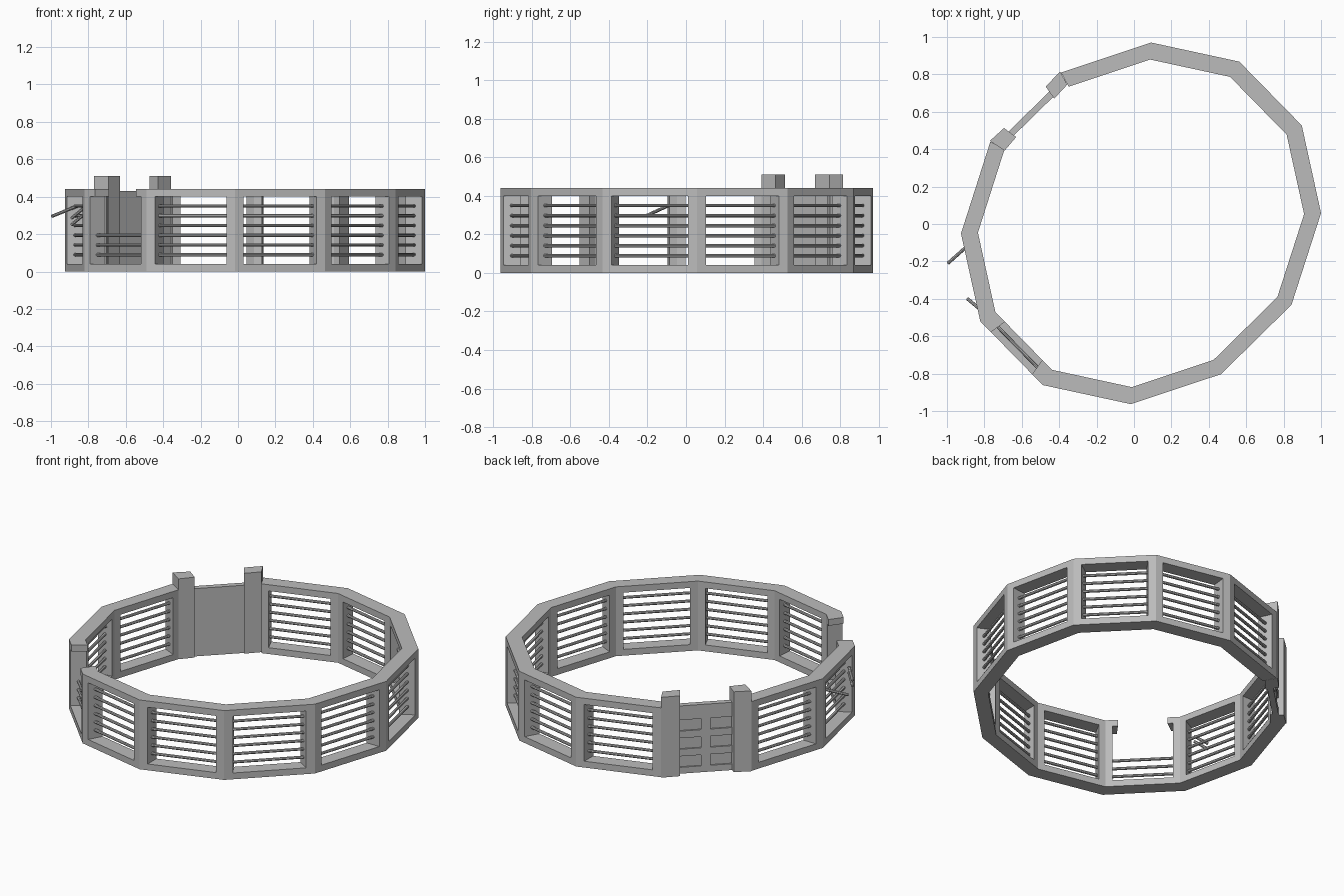
import bpy, bmesh
from mathutils import Vector

cube = bpy.data.objects.get("Cube")
if cube:
    bpy.data.objects.remove(cube, do_unlink=True)

grey = bpy.data.materials.new("stone_grey")
grey.use_nodes = True
grey.diffuse_color = (0.5, 0.5, 0.5, 1)
grey.node_tree.nodes["Principled BSDF"].inputs["Base Color"].default_value = (0.5, 0.5, 0.5, 1)

HEIGHT, RAIL, MARGIN = 0.44, 0.04, 0.095
CENTRE = Vector((0.0375, 0.0035))
INNER = 0.906
BAR_HEIGHTS = [0.09 + 0.052 * i for i in range(6)]

# Half of the outer corners, clockwise from one gate post; the rest is a half turn
half = [(-0.39, 0.81), (0.092, 0.97), (0.563, 0.868), (0.897, 0.527), (1.0, 0.058), (0.842, -0.432)]
corners = [Vector(p) for p in half]
corners += [2 * CENTRE - p for p in corners]
LAST = len(corners) - 2      # last side before the gate
BROKEN = 8                   # side with the missing top rail
corners[11] = Vector((-0.768, 0.44))


def inward(p, k=INNER):
    return CENTRE + (p - CENTRE) * k


def along(side, t):
    return corners[side].lerp(corners[side + 1], t)


def finish(name, bm):
    bmesh.ops.recalc_face_normals(bm, faces=bm.faces)
    mesh = bpy.data.meshes.new(name)
    bm.to_mesh(mesh)
    bm.free()
    mesh.materials.append(grey)
    obj = bpy.data.objects.new(name, mesh)
    bpy.context.collection.objects.link(obj)
    return obj


def band(name, points, z0, z1):
    """Wall that follows the outer points and is as deep as the fence."""
    bm = bmesh.new()
    rings = []
    for p in points:
        q = inward(p)
        rings.append([bm.verts.new((v.x, v.y, z)) for v, z in ((p, z0), (p, z1), (q, z1), (q, z0))])
    for a, b in zip(rings, rings[1:]):
        for i in range(4):
            j = (i + 1) % 4
            bm.faces.new((a[i], a[j], b[j], b[i]))
    bm.faces.new(rings[0])
    bm.faces.new(rings[-1])
    return finish(name, bm)


def prism(name, outline, z0, z1):
    bm = bmesh.new()
    face = bm.faces.new([bm.verts.new((x, y, z0)) for x, y in outline])
    top = bmesh.ops.extrude_face_region(bm, geom=[face])["geom"]
    bmesh.ops.translate(bm, vec=(0, 0, z1 - z0), verts=[v for v in top if isinstance(v, bmesh.types.BMVert)])
    return finish(name, bm)


def bar(name, start, end, radius=0.009):
    start, end = Vector(start), Vector(end)
    d = end - start
    bm = bmesh.new()
    bmesh.ops.create_cone(bm, cap_ends=True, segments=8, radius1=radius, radius2=radius, depth=d.length)
    obj = finish(name, bm)
    obj.location = (start + end) / 2
    obj.rotation_mode = 'QUATERNION'
    obj.rotation_quaternion = d.to_track_quat('Z', 'Y')
    return obj


# Rails: bottom is whole, top is broken on one side
band("bottom_rail", corners, 0, RAIL)
band("top_rail_long", corners[:BROKEN + 1] + [along(BROKEN, 0.17)], HEIGHT - RAIL, HEIGHT)
band("top_rail_short", [along(BROKEN, 0.83)] + corners[BROKEN + 1:], HEIGHT - RAIL, HEIGHT)

# Corner posts
for i, corner in enumerate(corners):
    points = [corner]
    if i > 0:
        points.insert(0, along(i - 1, 1 - MARGIN))
    if i <= LAST:
        points.append(along(i, MARGIN))
    band(f"corner_post_{i}", points, RAIL, HEIGHT - RAIL)

# Horizontal bars; the broken side keeps only the lower three
for side in range(LAST + 1):
    a, b = (inward(along(side, t), 0.953) for t in (0.06, 0.94))
    for n, z in enumerate(BAR_HEIGHTS[:3] if side == BROKEN else BAR_HEIGHTS):
        bar(f"bar_{side}_{n}", (*a, z), (*b, z))

# Snapped bars
bar("snapped_bar_long", (-0.86, -0.09, 0.35), (-0.995, -0.21, 0.295))
for n, z in enumerate((0.335, 0.30)):
    bar(f"snapped_bar_short_{n}", (-0.83, -0.45, z), (-0.89, -0.40, z - 0.05))

# Gate posts
prism("gate_post_back", [(-0.472, 0.735), (-0.395, 0.815), (-0.357, 0.745), (-0.427, 0.67)], 0, 0.51)
prism("gate_post_front", [(-0.77, 0.445), (-0.695, 0.513), (-0.63, 0.465), (-0.692, 0.392)], 0, 0.51)

# Gate slab with rails and a stile framing six recessed panels outside
g0, g1 = Vector((-0.672, 0.468), ), Vector((-0.425, 0.71))
run = (g1 - g0).normalized()
out = Vector((-run.y, run.x))


def gate_piece(name, t0, t1, d0, d1, z0, z1):
    a, b = g0.lerp(g1, t0), g0.lerp(g1, t1)
    prism(name, [a + out * d0, b + out * d0, b + out * d1, a + out * d1], z0, z1)


gate_piece("gate_slab", 0, 1, -0.017, 0.009, 0, 0.43)
for n, (z0, z1) in enumerate(((0, 0.04), (0.11, 0.155), (0.225, 0.27), (0.34, 0.43))):
    gate_piece(f"gate_rail_{n}", 0, 1, 0.009, 0.018, z0, z1)
for n, (z0, z1) in enumerate(((0.04, 0.11), (0.155, 0.225), (0.27, 0.34))):
    gate_piece(f"gate_stile_{n}", 0.42, 0.58, 0.009, 0.018, z0, z1)
